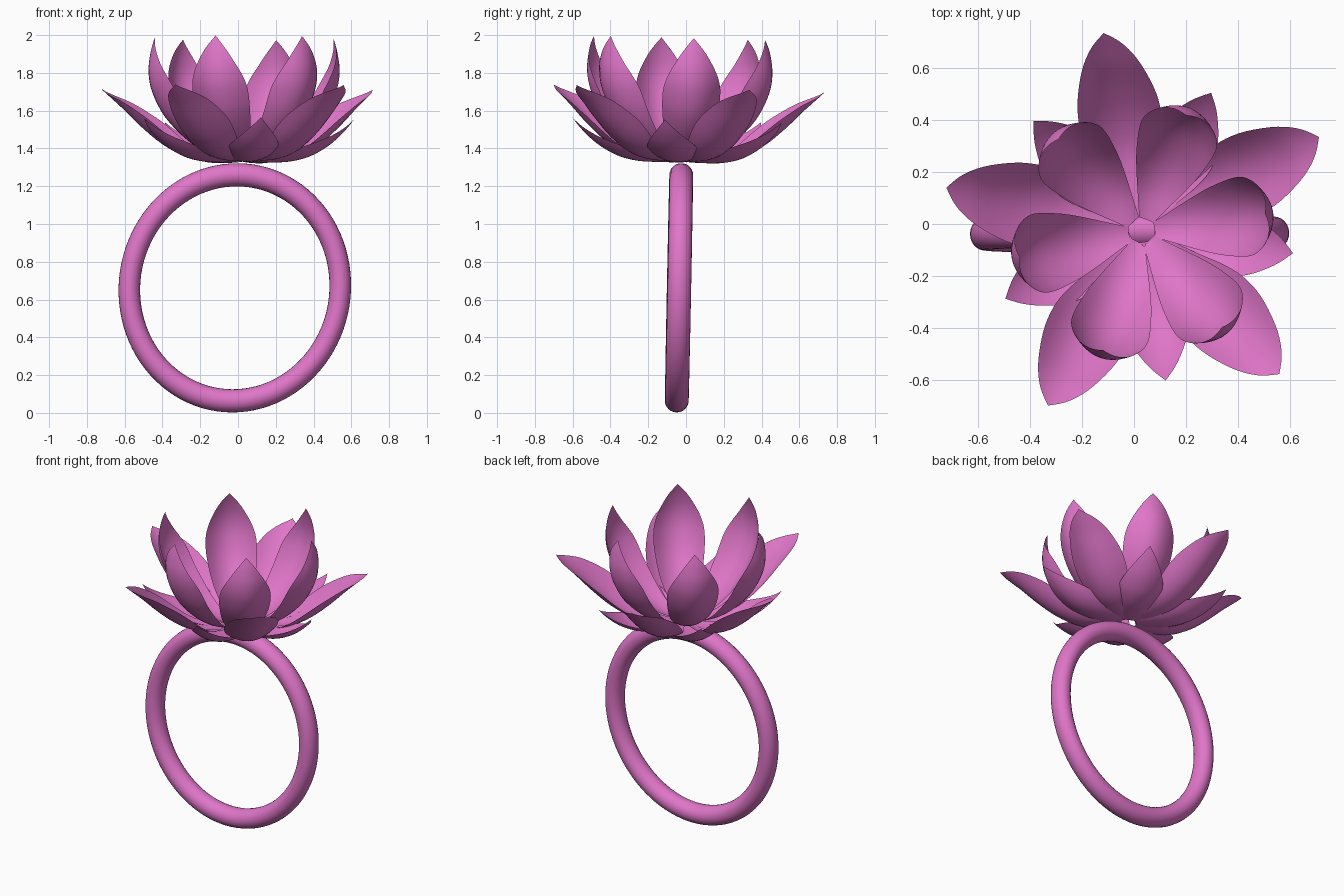
import bpy, bmesh, math
from mathutils import Vector

if "Cube" in bpy.data.objects:
    bpy.data.objects.remove(bpy.data.objects["Cube"])

pink = bpy.data.materials.new("pink")
pink.diffuse_color = (0.74, 0.18, 0.58, 1)
pink.use_nodes = True
pink.node_tree.nodes["Principled BSDF"].inputs["Base Color"].default_value = pink.diffuse_color


def spline(pts, steps):
    """Catmull-Rom through (radius, height, half width) stations."""
    p = [Vector(q) for q in pts]
    p = [2 * p[0] - p[1]] + p + [2 * p[-1] - p[-2]]
    out = []
    for i in range(1, len(p) - 2):
        a, b, c, d = p[i - 1:i + 3]
        for s in range(steps):
            t = s / steps
            out.append(0.5 * (2 * b + (c - a) * t + (2 * a - 5 * b + 4 * c - d) * t * t
                              + (3 * b - a - 3 * c + d) * t ** 3))
    return out + [p[-2]]


def petal(name, stations, angle, cup, center, cols=10):
    """Cupped leaf-shaped sheet growing outward from the flower centre."""
    rows = spline(stations, 4)
    ca, sa = math.cos(angle), math.sin(angle)
    widest = max(r.z for r in rows)
    bm = bmesh.new()
    grid = []
    for i, row in enumerate(rows):
        t = rows[min(i + 1, len(rows) - 1)] - rows[max(i - 1, 0)]
        n = Vector((-t.y, t.x)).normalized()          # inward / upward normal
        hw = max(row.z, 0)
        line = []
        for j in range(cols + 1):
            u = 2 * j / cols - 1
            lift = cup * (hw / widest) ** 2 * u * u
            r, z, w = row.x + n.x * lift, row.y + n.y * lift, hw * u
            x, y = center[0] + r * ca - w * sa, center[1] + r * sa + w * ca
            line.append(bm.verts.new((x, y, z - 0.027 * (y + 0.02))))  # slight lean
        grid.append(line)
    for a, b in zip(grid, grid[1:]):
        for j in range(cols):
            bm.faces.new((a[j], b[j], b[j + 1], a[j + 1]))
    bmesh.ops.remove_doubles(bm, verts=bm.verts, dist=1e-5)
    for f in bm.faces:
        f.smooth = True
    bm.normal_update()
    me = bpy.data.meshes.new(name)
    bm.to_mesh(me)
    bm.free()
    me.materials.append(pink)
    bpy.context.collection.objects.link(bpy.data.objects.new(name, me))


# Finger band: slightly oval, leaning torus
bpy.ops.mesh.primitive_torus_add(major_radius=0.5575, minor_radius=0.057,
                                 major_segments=96, minor_segments=24)
band = bpy.context.object
band.name = "ring_band"
band.scale = (1, 1.075, 1.1)
band.rotation_euler = (math.pi / 2, 0, 0)
bpy.ops.object.transform_apply(location=False, rotation=True, scale=True)
band.rotation_euler = (-0.02, math.radians(8.5), 0)
band.location = (-0.017, -0.037, 0.662)
band.data.materials.append(pink)
bpy.ops.object.shade_smooth()

# Petal stations: radius, height, half width
inner = [(0.05, 1.335, 0.03), (0.18, 1.37, 0.085), (0.30, 1.44, 0.125), (0.42, 1.56, 0.15),
         (0.49, 1.69, 0.152), (0.512, 1.80, 0.125), (0.502, 1.90, 0.07), (0.48, 1.985, 0)]
middle = [(0.05, 1.332, 0.03), (0.20, 1.335, 0.085), (0.32, 1.36, 0.13), (0.44, 1.425, 0.157),
          (0.55, 1.515, 0.155), (0.65, 1.612, 0.12), (0.72, 1.675, 0.068), (0.77, 1.72, 0)]
lower = [(0.05, 1.328, 0.03), (0.15, 1.325, 0.075), (0.25, 1.33, 0.115), (0.35, 1.355, 0.133),
         (0.45, 1.41, 0.11), (0.53, 1.48, 0.06), (0.59, 1.55, 0)]

# Three whorls of petals
for i, a in enumerate((8.5, 69, 132, 192, 252, 310)):
    petal(f"inner_petal_{i + 1}", inner, math.radians(a), 0.085, (0.03, -0.03))
for i, a in enumerate((27.5, 101, 168, 242, 313.5)):
    petal(f"middle_petal_{i + 1}", middle, math.radians(a), 0.075, (0.03, -0.02))
for i in range(5):
    petal(f"lower_petal_{i + 1}", lower, math.radians(63 + 72 * i), 0.05, (0.03, -0.02))
